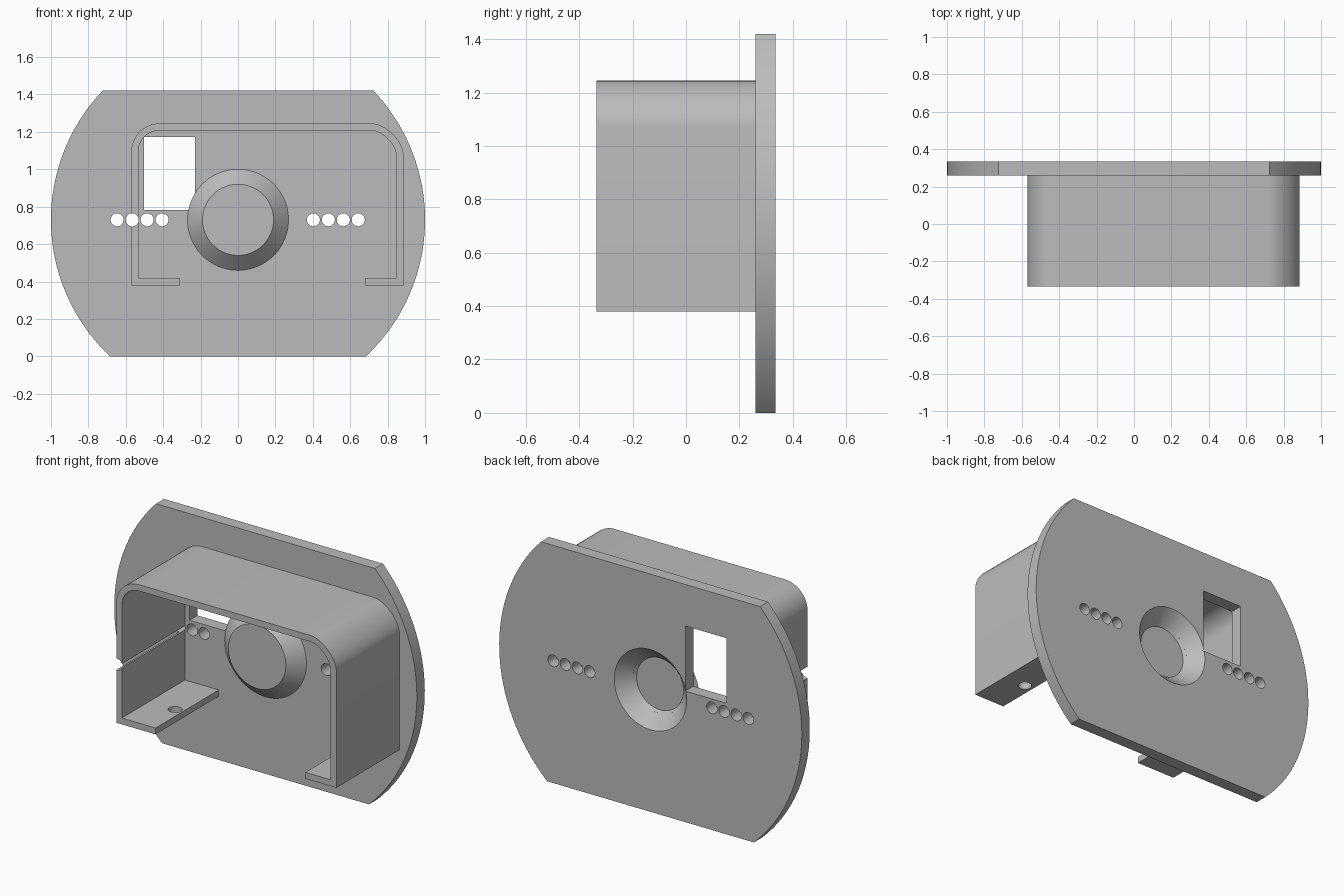
import bpy, bmesh, math
from mathutils import Matrix, Vector

if "Cube" in bpy.data.objects:
    bpy.data.objects.remove(bpy.data.objects["Cube"], do_unlink=True)

grey = bpy.data.materials.new("plain grey")
grey.use_nodes = True
grey.diffuse_color = (0.5, 0.5, 0.5, 1)
grey.node_tree.nodes["Principled BSDF"].inputs["Base Color"].default_value = (0.5, 0.5, 0.5, 1)

CZ = 0.73                     # height of the plate centre
FRONT, FACE, BACK = -0.335, 0.26, 0.335


def to_object(name, bm):
    bmesh.ops.recalc_face_normals(bm, faces=bm.faces)
    mesh = bpy.data.meshes.new(name)
    bm.to_mesh(mesh)
    bm.free()
    mesh.materials.append(grey)
    ob = bpy.data.objects.new(name, mesh)
    bpy.context.collection.objects.link(ob)
    return ob


def prism(name, outline, y0, y1):
    """Extrude an (x, z) outline along y."""
    bm = bmesh.new()
    face = bm.faces.new([bm.verts.new((x, y0, z)) for x, z in outline])
    ext = bmesh.ops.extrude_face_region(bm, geom=[face])["geom"]
    bmesh.ops.translate(bm, vec=(0, y1 - y0, 0),
                        verts=[v for v in ext if isinstance(v, bmesh.types.BMVert)])
    return to_object(name, bm)


def lathe(name, profile, steps=96):
    """Spin an (r, y) profile about the plate's y axis."""
    bm = bmesh.new()
    verts = [bm.verts.new((r, y, CZ)) for r, y in profile]
    edges = [bm.edges.new(pair) for pair in zip(verts, verts[1:])]
    bmesh.ops.spin(bm, geom=verts + edges, cent=(0, 0, CZ), axis=(0, 1, 0),
                   angle=math.tau, steps=steps)
    bmesh.ops.remove_doubles(bm, verts=bm.verts, dist=1e-5)
    return to_object(name, bm)


def rod(name, centre, radius, depth, along_y):
    bm = bmesh.new()
    turn = Matrix.Rotation(math.pi / 2, 4, 'X') if along_y else Matrix()
    bmesh.ops.create_cone(bm, cap_ends=True, segments=32, radius1=radius, radius2=radius,
                          depth=depth, matrix=Matrix.Translation(centre) @ turn)
    return to_object(name, bm)


def cut(targets, cutter):
    for ob in targets:
        mod = ob.modifiers.new("cut", 'BOOLEAN')
        mod.operation, mod.solver, mod.object = 'DIFFERENCE', 'EXACT', cutter
        bpy.context.view_layer.objects.active = ob
        bpy.ops.object.modifier_apply(modifier=mod.name)
    bpy.data.objects.remove(cutter, do_unlink=True)


def corner(start, tip, end, k=0.55, n=12):
    """Rounded corner from start to end, bulging towards tip."""
    a, t, d = Vector(start), Vector(tip), Vector(end)
    b, c = a.lerp(t, k), d.lerp(t, k)
    return [tuple(a * (1-s)**3 + b * 3*s*(1-s)**2 + c * 3*s*s*(1-s) + d * s**3)
            for s in (i / n for i in range(n + 1))]


# Plate: a disc with flat top and bottom
a_top, a_low = math.asin(0.69), math.asin(0.73)
right = [(math.cos(a), CZ + math.sin(a))
         for a in (-a_low + (a_top + a_low) * i / 40 for i in range(41))]
back_plate = prism("back_plate", right + [(-x, z) for x, z in reversed(right)], FACE, BACK)

# Bracket: a thin frame open at the bottom, with two inturned flanges
outer = ([(-0.31, 0.38), (-0.57, 0.38)]
         + corner((-0.57, 1.095), (-0.57, 1.245), (-0.42, 1.245))
         + corner((0.715, 1.245), (0.885, 1.245), (0.885, 1.075), 0.44)
         + [(0.885, 0.38), (0.68, 0.38)])
inner = ([(-0.31, 0.418), (-0.533, 0.418)]
         + corner((-0.533, 1.095), (-0.533, 1.207), (-0.42, 1.207))
         + corner((0.715, 1.207), (0.847, 1.207), (0.847, 1.07), 0.44)
         + [(0.847, 0.418), (0.68, 0.418)])
bracket = prism("bracket", outer + inner[::-1], FRONT, FACE)

# Hub: a shallow conical cup standing out in front of the plate
hub = lathe("hub_cup", [(0, 0.18), (0.19, 0.18), (0.27, FACE), (0.169, FACE),
                        (0.155, 0.245), (0, 0.245)])

# Openings: conical dish, window, two rows of small holes, flange screw holes
cut([back_plate], lathe("dish_cutter", [(0, 0.245), (0.155, 0.245), (0.249, 0.345), (0, 0.345)]))
cut([back_plate], prism("window_cutter", [(-0.503, 0.783), (-0.23, 0.783),
                                          (-0.23, 1.172), (-0.503, 1.172)], 0.2, 0.4))
for i in range(4):
    for x in (-0.646 + 0.08 * i, 0.403 + 0.08 * i):
        targets = [back_plate, bracket] if abs(x + 0.566) < 0.01 else [back_plate]
        cut(targets, rod("hole_cutter", (x, 0, CZ), 0.035, 1.0, True))
for x in (-0.36, 0.735):
    cut([bracket], rod("screw_cutter", (x, -0.08, 0.4), 0.038, 0.2, False))

# Smooth shading with sharp edges kept
bpy.ops.object.select_all(action='DESELECT')
for ob in (back_plate, bracket, hub):
    ob.select_set(True)
bpy.context.view_layer.objects.active = back_plate
bpy.ops.object.shade_smooth_by_angle(angle=math.radians(30))
